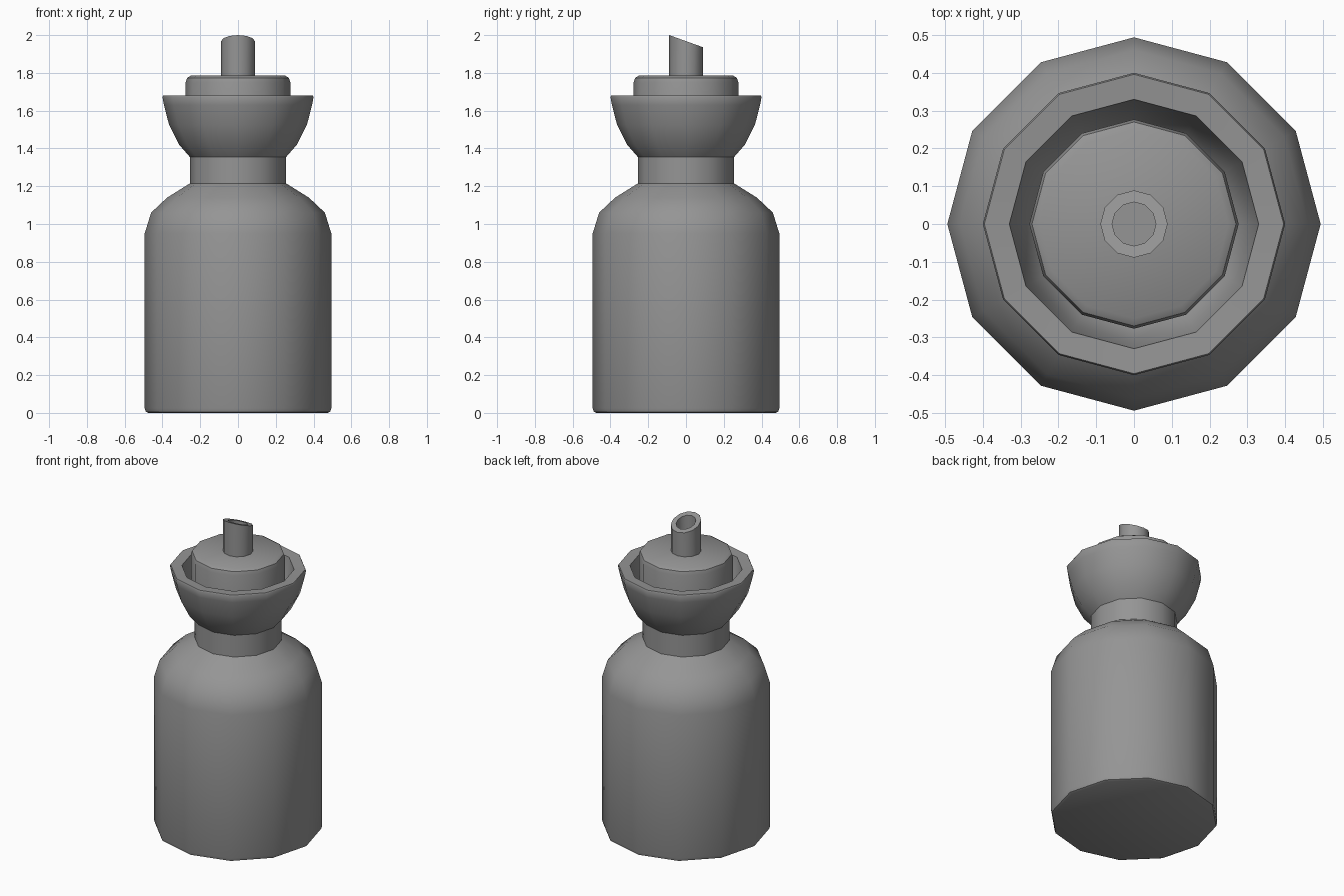
import bpy
import math

SIDES = 12

cube = bpy.data.objects.get("Cube")
if cube:
    bpy.data.objects.remove(cube, do_unlink=True)

grey = bpy.data.materials.new("plain grey")
grey.use_nodes = True
grey_colour = (0.3, 0.3, 0.3, 1)
grey.diffuse_color = grey_colour
grey.node_tree.nodes["Principled BSDF"].inputs["Base Color"].default_value = grey_colour


def lathe(name, profile, slope=0.0, slope_from=10.0, smooth=40):
    """Spin (radius, height) points about z and close both ends.
    Points above slope_from are tilted so that they fall towards +y."""
    verts, faces = [], []
    for r, z in profile:
        for i in range(SIDES):
            a = math.tau * i / SIDES
            x, y = r * math.cos(a), r * math.sin(a)
            verts.append((x, y, z - slope * y if z > slope_from else z))
    for k in range(len(profile) - 1):
        for i in range(SIDES):
            j = (i + 1) % SIDES
            a, b = k * SIDES, (k + 1) * SIDES
            faces.append((a + i, a + j, b + j, b + i))
    last = (len(profile) - 1) * SIDES
    faces.append(tuple(reversed(range(SIDES))))
    faces.append(tuple(range(last, last + SIDES)))
    mesh = bpy.data.meshes.new(name)
    mesh.from_pydata(verts, [], faces)
    mesh.materials.append(grey)
    obj = bpy.data.objects.new(name, mesh)
    bpy.context.collection.objects.link(obj)
    bpy.ops.object.select_all(action='DESELECT')
    obj.select_set(True)
    bpy.context.view_layer.objects.active = obj
    bpy.ops.object.shade_smooth_by_angle(angle=math.radians(smooth))
    return obj


# Bottle with rounded shoulder, neck and flared hollow cup
lathe("bottle_body", [
    (0.475, 0), (0.488, 0.006), (0.494, 0.025), (0.494, 0.95),
    (0.46, 1.06), (0.375, 1.14), (0.255, 1.215), (0.255, 1.355),
    (0.312, 1.42), (0.365, 1.525), (0.392, 1.63), (0.4, 1.672), (0.396, 1.68),
    (0.33, 1.676), (0.31, 1.56), (0.265, 1.46), (0.2, 1.42)])

# Stopper sitting inside the cup
lathe("stopper", [
    (0.277, 1.4), (0.277, 1.75), (0.27, 1.773), (0.25, 1.785)])

# Hollow spout with a slanted mouth
lathe("spout", [
    (0.089, 1.74), (0.089, 1.968), (0.058, 1.968), (0.058, 1.82)],
    slope=0.36, slope_from=1.9)
